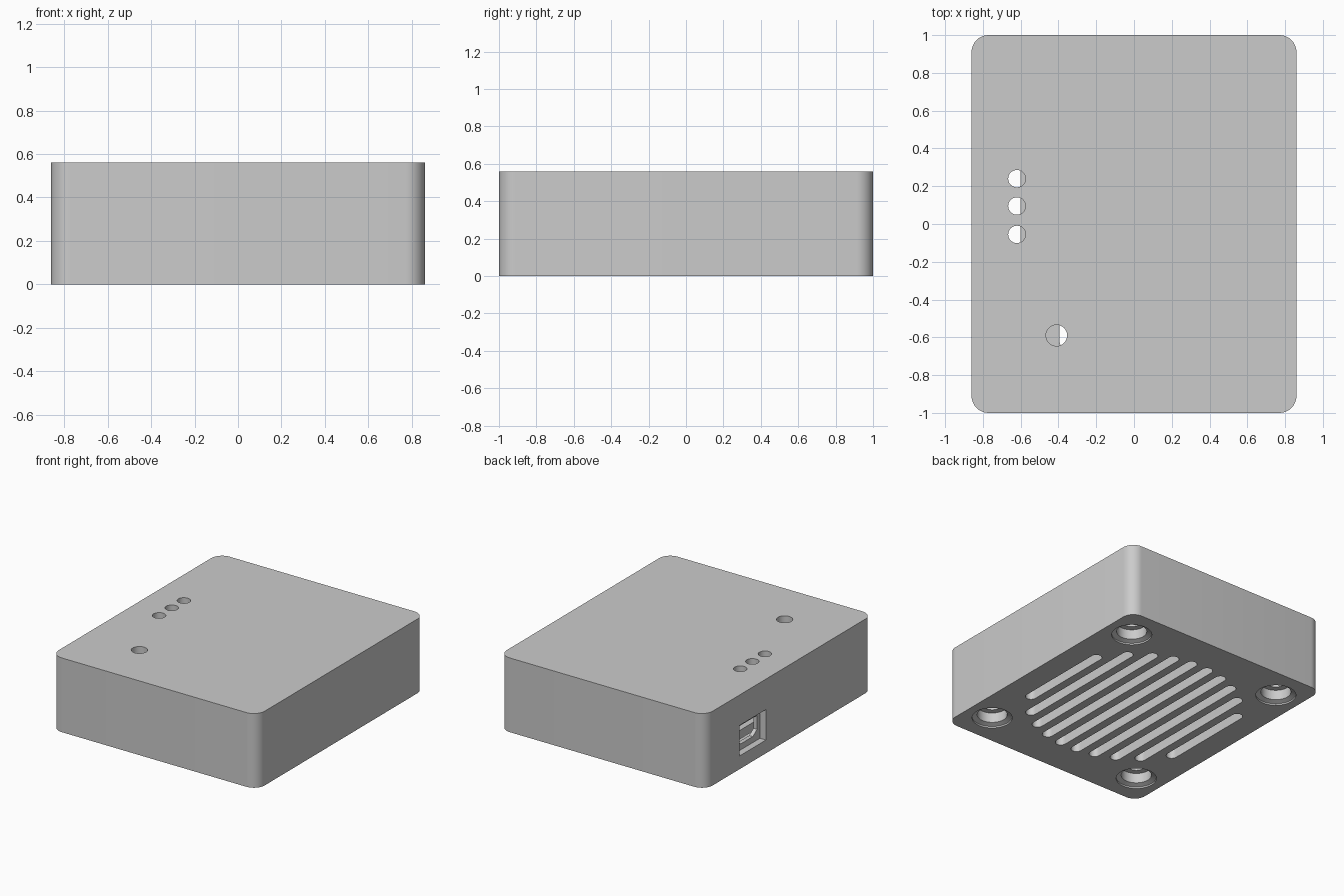
import bpy
import bmesh
from math import cos, sin, pi, sqrt, radians

cube = bpy.data.objects.get("Cube")
if cube:
    bpy.data.objects.remove(cube, do_unlink=True)

# Single grey plastic
grey = bpy.data.materials.new("grey_plastic")
grey.use_nodes = True
colour = (0.6, 0.6, 0.6, 1)
grey.diffuse_color = colour
grey.node_tree.nodes["Principled BSDF"].inputs["Base Color"].default_value = colour


def rounded_rect(cx, cy, width, height, radius, steps=10):
    """Counter-clockwise outline; radius of half the size gives a slot or circle."""
    points = []
    corners = ((1, 1), (-1, 1), (-1, -1), (1, -1))
    for quarter, (sx, sy) in enumerate(corners):
        ox = cx + sx * (width / 2 - radius)
        oy = cy + sy * (height / 2 - radius)
        for i in range(steps + 1):
            a = (quarter + i / steps) * pi / 2
            points.append((ox + radius * cos(a), oy + radius * sin(a)))
    return points


def circle(cx, cy, radius):
    return rounded_rect(cx, cy, 2 * radius, 2 * radius, radius)


def loft(name, sections, along_x=False):
    """Solid through outlines at given heights, along z or along x."""
    bm = bmesh.new()
    rings = []
    for height, outline in sections:
        rings.append([bm.verts.new((height, u, v) if along_x else (u, v, height))
                      for u, v in outline])
    bm.faces.new(rings[0][::-1])
    bm.faces.new(rings[-1])
    for low, high in zip(rings, rings[1:]):
        for i in range(len(low)):
            j = (i + 1) % len(low)
            bm.faces.new((low[i], low[j], high[j], high[i]))
    bmesh.ops.remove_doubles(bm, verts=bm.verts[:], dist=0.0001)
    bmesh.ops.recalc_face_normals(bm, faces=bm.faces[:])
    mesh = bpy.data.meshes.new(name)
    bm.to_mesh(mesh)
    bm.free()
    mesh.materials.append(grey)
    obj = bpy.data.objects.new(name, mesh)
    bpy.context.collection.objects.link(obj)
    return obj


def combine(target, tool, operation="DIFFERENCE"):
    tool.hide_render = True
    mod = target.modifiers.new(tool.name, "BOOLEAN")
    mod.operation = operation
    mod.solver = "EXACT"
    mod.object = tool
    bpy.ops.object.select_all(action="DESELECT")
    bpy.context.view_layer.objects.active = target
    target.select_set(True)
    bpy.ops.object.modifier_apply(modifier=mod.name)
    bpy.data.objects.remove(tool, do_unlink=True)


# Hollow box with rounded upright corners
W, D, H = 1.72, 2.0, 0.56
WALL, FLOOR, ROOF = 0.08, 0.08, 0.07
outer = rounded_rect(0, 0, W, D, 0.09)
inner = rounded_rect(0, 0, W - 2 * WALL, D - 2 * WALL, 0.03)
enclosure = loft("enclosure", [(0, outer), (H, outer)])
combine(enclosure, loft("cavity", [(FLOOR, inner), (H - ROOF, inner)]))

# Screw posts with countersunk, stepped holes from below
for sx in (-1, 1):
    for sy in (-1, 1):
        x, y = sx * 0.655, sy * 0.756
        post = circle(x, y, 0.16)
        combine(enclosure, loft("post", [(0.03, post), (H - 0.03, post)]), "UNION")
        profile = ((-0.01, 0.14), (0.012, 0.14), (0.025, 0.105),
                   (0.1, 0.105), (0.1, 0.06), (0.42, 0.06))
        combine(enclosure, loft("screw_hole",
                                [(z, circle(x, y, r)) for z, r in profile]))

# Ventilation slots in the floor, ends following a circle
SLOT = 0.078
for i in range(10):
    x = (i - 4.5) * 0.142
    slot = rounded_rect(x, 0, SLOT, 2 * sqrt(0.75 ** 2 - x * x), SLOT / 2, 6)
    combine(enclosure, loft("slot", [(-0.05, slot), (FLOOR + 0.03, slot)]))

# Three indicator holes and one button hole in the roof
for x, y, r in ((-0.62, 0.24, 0.046), (-0.62, 0.095, 0.046),
                (-0.62, -0.055, 0.046), (-0.41, -0.59, 0.056)):
    hole = circle(x, y, r)
    combine(enclosure, loft("roof_hole", [(H - ROOF - 0.03, hole), (H + 0.05, hole)]))

# Cable port in the right wall: square recess, then chamfered opening
recess = [(0.275, 0.1), (0.59, 0.1), (0.59, 0.33), (0.275, 0.33)]
combine(enclosure, loft("port_recess", [(-0.95, recess), (-0.81, recess)], True))
port = [(0.36, 0.145), (0.505, 0.145), (0.555, 0.18),
        (0.555, 0.285), (0.31, 0.285), (0.31, 0.18)]
combine(enclosure, loft("port_opening", [(-0.9, port), (-0.72, port)], True))

bpy.ops.object.shade_smooth_by_angle(angle=radians(30))
